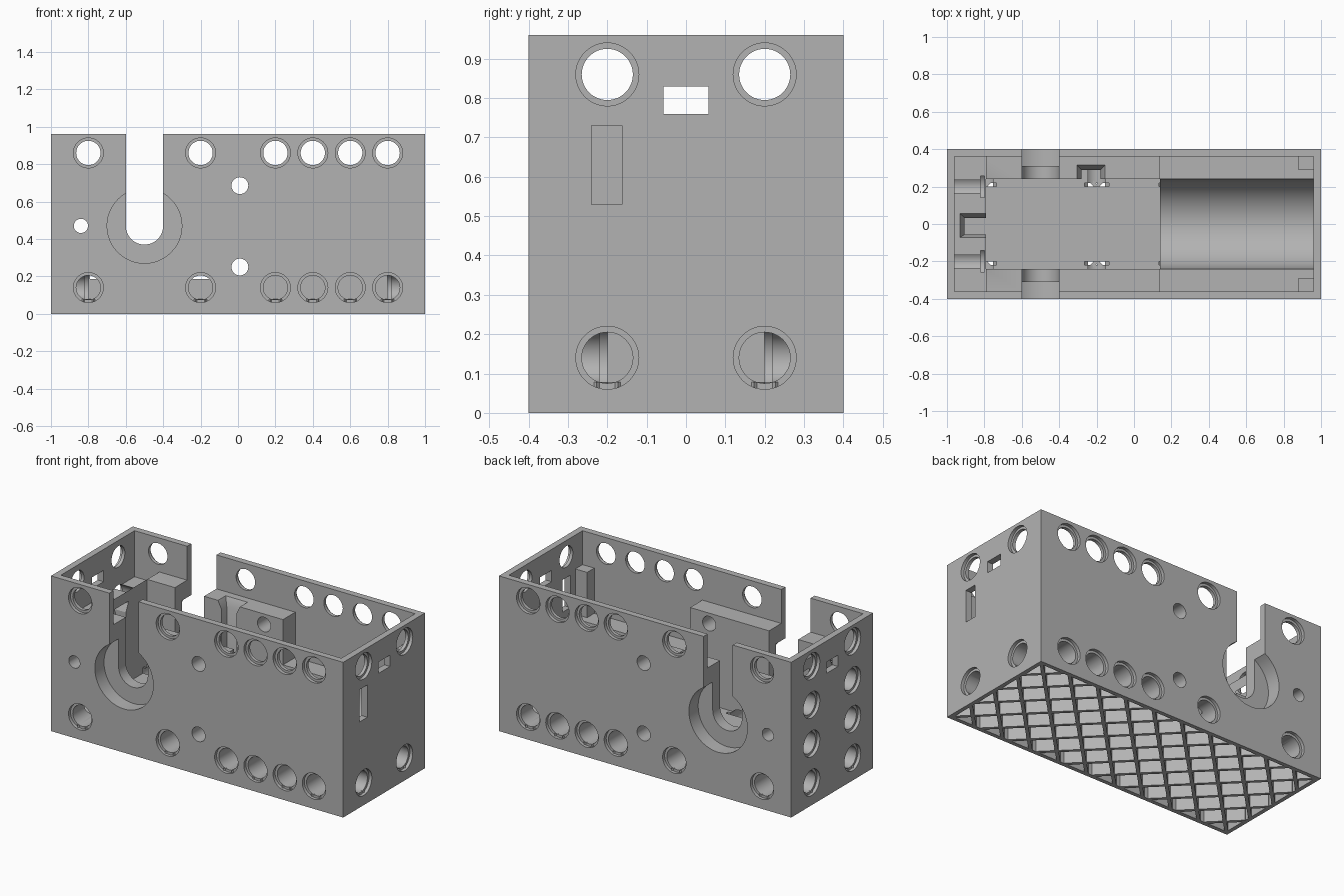
import bpy, bmesh
from math import pi, sin, cos
from mathutils import Matrix, Vector

if "Cube" in bpy.data.objects:
    bpy.data.objects.remove(bpy.data.objects["Cube"], do_unlink=True)

grey = bpy.data.materials.new("plain_grey")
grey.use_nodes = True
grey.diffuse_color = (0.45, 0.45, 0.45, 1)
grey.node_tree.nodes["Principled BSDF"].inputs["Base Color"].default_value = grey.diffuse_color

cutters = []


def finish(bm, name):
    bmesh.ops.recalc_face_normals(bm, faces=bm.faces)
    mesh = bpy.data.meshes.new(name)
    bm.to_mesh(mesh)
    bm.free()
    mesh.materials.append(grey)
    ob = bpy.data.objects.new(name, mesh)
    bpy.context.scene.collection.objects.link(ob)
    return ob


def cutter(bm, name):
    ob = finish(bm, name)
    ob.hide_render = True
    cutters.append(ob)


def add_box(bm, x, y, z):
    size = Vector((x[1] - x[0], y[1] - y[0], z[1] - z[0]))
    mid = Vector((sum(x), sum(y), sum(z))) / 2
    return bmesh.ops.create_cube(bm, size=1, matrix=Matrix.Translation(mid) @ Matrix.Diagonal((*size, 1)))["verts"]


def cut_box(name, x, y, z):
    bm = bmesh.new()
    add_box(bm, x, y, z)
    cutter(bm, name)


def cut_round(name, axis, center, profile, segments=48):
    """Turned cutter along axis; profile holds (position, radius) pairs."""
    bm = bmesh.new()
    rings = []
    for pos, r in profile:
        ring = []
        for i in range(segments):
            t = 2 * pi * i / segments
            u, z = center[0] + r * cos(t), center[1] + r * sin(t)
            ring.append(bm.verts.new((pos, u, z) if axis == "x" else (u, pos, z)))
        rings.append(ring)
    for a, b in zip(rings, rings[1:]):
        for i in range(segments):
            j = (i + 1) % segments
            bm.faces.new((a[i], a[j], b[j], b[i]))
    bm.faces.new(rings[0])
    bm.faces.new(rings[-1])
    cutter(bm, name)


def rod(name, axis, a, b, center, r):
    cut_round(name, axis, center, [(a, r), (b, r)])


def pin_hole(axis, face, side, center):
    """Stepped pin socket reaching 0.2 inwards from an outer face."""
    steps = [(-.01, .08), (.02, .08), (.02, .065), (.18, .065), (.18, .08), (.2, .08)]
    cut_round("pin_socket", axis, center, [(side * (face - d), r) for d, r in steps])


def funnel(x, y, z, inner_x, inner_y):
    """Wire entry that narrows from the top rectangle to the shaft rectangle."""
    bm = bmesh.new()
    for v in add_box(bm, x, y, z):
        if v.co.z < sum(z) / 2:
            v.co.x = inner_x[v.co.x > sum(x) / 2]
            v.co.y = inner_y[v.co.y > sum(y) / 2]
    cutter(bm, "wire_funnel")
    cut_box("wire_shaft", inner_x, inner_y, (.185, z[0] + .01))


# Solid block that everything is carved from
bm = bmesh.new()
add_box(bm, (-1, 1), (-.4, .4), (0, .96))
body = finish(bm, "housing")

# Cavities
cut_box("upper_cavity", (-.96, .96), (-.36, .36), (.75, 1))
cut_box("left_cavity", (-.96, -.79), (-.36, .36), (.675, .8))
cut_box("centre_cavity", (-.79, .14), (-.24, .24), (.185, .8))
cut_box("right_cavity", (.14, .88), (-.36, .36), (.47, .8))
cut_box("post_gap", (.8, .96), (-.29, .29), (.47, .8))
rod("cradle", "x", .14, .96, (0, .47), .24)
cut_box("underside_recess", (-.975, .975), (-.375, .375), (-.1, .074))

# Shaft slot with round bottom and wide outer recesses
cut_box("shaft_slot", (-.6, -.4), (-.5, .5), (.47, 1.1))
rod("shaft_slot_bottom", "y", -.5, .5, (-.5, .47), .1)
for s in (-1, 1):
    rod("shaft_recess", "y", s * .31, s * .5, (-.5, .47), .2)

# Pin sockets in all walls
for s in (-1, 1):
    for z in (.14, .86):
        for x in (-.8, -.2, .2, .4, .6, .8):
            pin_hole("y", .4, s, (x, z))
        pin_hole("x", 1, 1, (s * .2, z))
    for z in (.14, .38, .62, .86):
        pin_hole("x", 1, -1, (s * .2, z))

# Screw holes
for x, z, r in ((.01, .685, .045), (.01, .25, .045), (-.84, .47, .038)):
    rod("screw_hole", "y", -.5, .5, (x, z), r)

# Cable windows and wire entries
cut_box("cable_window", (-1.1, 1.1), (-.057, .057), (.76, .83))
cut_box("switch_window", (.9, 1.1), (-.24, -.163), (.53, .73))
funnel((-.31, -.15), (.2, .32), (.7, .76), (-.28, -.18), (.2, .29))
funnel((-.935, -.77), (-.077, .06), (.625, .685), (-.905, -.77), (-.055, .032))

# Carve one cutter at a time, then drop the cutters
bpy.ops.object.select_all(action="DESELECT")
bpy.context.view_layer.objects.active = body
body.select_set(True)
for ob in cutters:
    cut = body.modifiers.new("carve", "BOOLEAN")
    cut.operation = "DIFFERENCE"
    cut.solver = "EXACT"
    cut.object = ob
    bpy.ops.object.modifier_apply(modifier=cut.name)
    bpy.data.objects.remove(ob, do_unlink=True)
bpy.ops.object.shade_smooth_by_angle(angle=pi / 6)

# Diagonal ribs under the floor, clipped to the recess
bm = bmesh.new()
pitch, hx, hy = .2, .98, .38
for s in (-1, 1):
    for i in range(-6, 7):
        c = i * pitch
        x0, x1 = max(-hx, c - hy), min(hx, c + hy)
        if x1 - x0 < .05:
            continue
        a, b = Vector((x0, s * (x0 - c), 0)), Vector((x1, s * (x1 - c), 0))
        m = Matrix.Translation((a + b) / 2) @ Matrix.Rotation(s * pi / 4, 4, "Z")
        half = (b - a).length / 2
        bmesh.ops.transform(bm, matrix=m, verts=add_box(bm, (-half, half), (-.01, .01), (0, .078)))
finish(bm, "underside_lattice")
